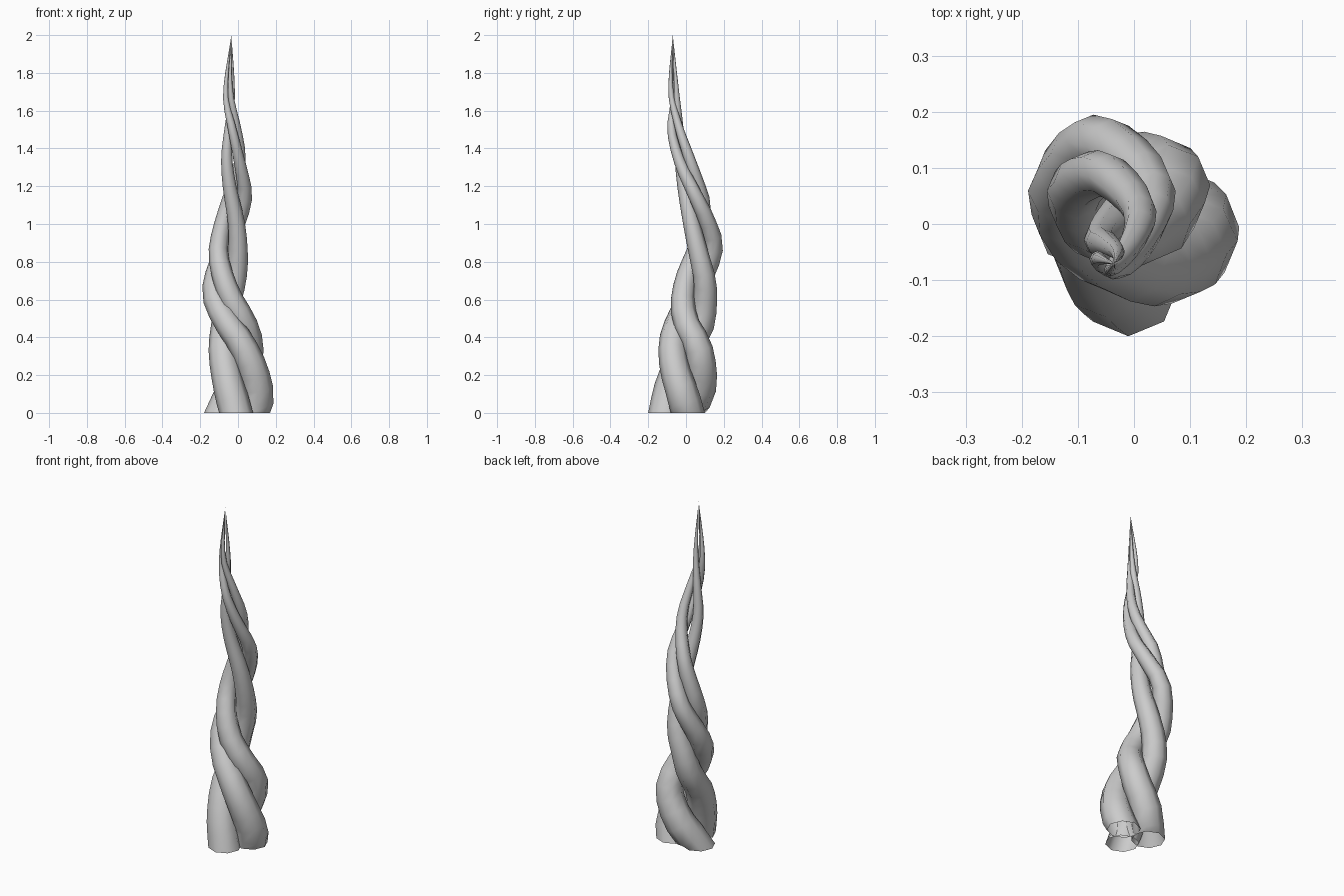
import bpy, bmesh, math
from mathutils import Vector

if "Cube" in bpy.data.objects:
    bpy.data.objects.remove(bpy.data.objects["Cube"])

TIP = (-0.035, -0.07, 2.0)
SIDES, RINGS = 8, 30

# Centre-line points of the three strands (x, y, z), all meeting at the tip
PATHS = {
    "strand_front": [(-.01, -.11, 0), (-.05, -.08, .15), (-.08, -.01, .32),
                     (-.075, .075, .45), (-.05, .10, .58), (-.015, .10, .70),
                     (0, .07, .83), (-.008, .03, 1.0), (-.045, -.01, 1.2),
                     (-.06, -.03, 1.35), (-.05, -.035, 1.5), (-.03, -.05, 1.7)],
    "strand_right": [(.08, .01, 0), (.105, -.015, .09), (.075, -.06, .24),
                     (.01, -.07, .38), (-.08, -.03, .51), (-.13, .05, .65),
                     (-.07, .145, .87), (.0, .11, 1.02), (.037, .05, 1.15),
                     (.01, -.03, 1.32), (-.03, -.077, 1.5), (-.065, -.062, 1.68)],
    "strand_back": [(-.09, .01, 0), (-.02, .076, .13), (.045, .08, .26),
                    (.061, .06, .36), (.03, .0, .48), (-.035, -.017, .60),
                    (-.085, .01, .74), (-.104, .06, .87), (-.055, .09, 1.10),
                    (-.005, .05, 1.25), (.012, .01, 1.37), (-.008, -.04, 1.52),
                    (-.04, -.08, 1.7)],
}


def sample(pts, z):
    """Smooth curve through the points, evaluated at height z."""
    i = 0
    while i < len(pts) - 2 and pts[i + 1].z < z:
        i += 1
    a, b = pts[i], pts[i + 1]
    p = pts[max(i - 1, 0)]
    n = pts[min(i + 2, len(pts) - 1)]
    h = b.z - a.z
    t = (z - a.z) / h
    ma, mb = (b - p) / (b.z - p.z) * h, (n - a) / (n.z - a.z) * h
    c = ((2*t**3 - 3*t**2 + 1) * a + (t**3 - 2*t**2 + t) * ma
         + (3*t**2 - 2*t**3) * b + (t**3 - t**2) * mb)
    return Vector((c.x, c.y, z))


def strand(name, path):
    pts = [Vector(p) for p in path + [TIP]]
    bm = bmesh.new()
    rings = []
    for k in range(RINGS):
        z = 2.0 * k / RINGS
        c = sample(pts, z)
        d = (sample(pts, min(z + .02, 2)) - sample(pts, max(z - .02, 0))).normalized()
        if k == 0:
            d = Vector((0, 0, 1))          # flat open foot
        q = Vector((0, 0, 1)).rotation_difference(d)
        r = .09 * (1 - z / 2)
        ring = []
        for s in range(SIDES):
            a = math.tau * s / SIDES
            ring.append(bm.verts.new(c + q @ Vector((r*math.cos(a), r*math.sin(a), 0))))
        rings.append(ring)
    for lo, hi in zip(rings, rings[1:]):
        for s in range(SIDES):
            t = (s + 1) % SIDES
            bm.faces.new((lo[s], lo[t], hi[t], hi[s]))
    tip = bm.verts.new(TIP)
    for s in range(SIDES):
        bm.faces.new((rings[-1][s], rings[-1][(s + 1) % SIDES], tip))
    for f in bm.faces:
        f.smooth = True
    me = bpy.data.meshes.new(name)
    bm.to_mesh(me)
    bm.free()
    bpy.context.collection.objects.link(bpy.data.objects.new(name, me))


# Three twisted, tapering strands
for name, path in PATHS.items():
    strand(name, path)
